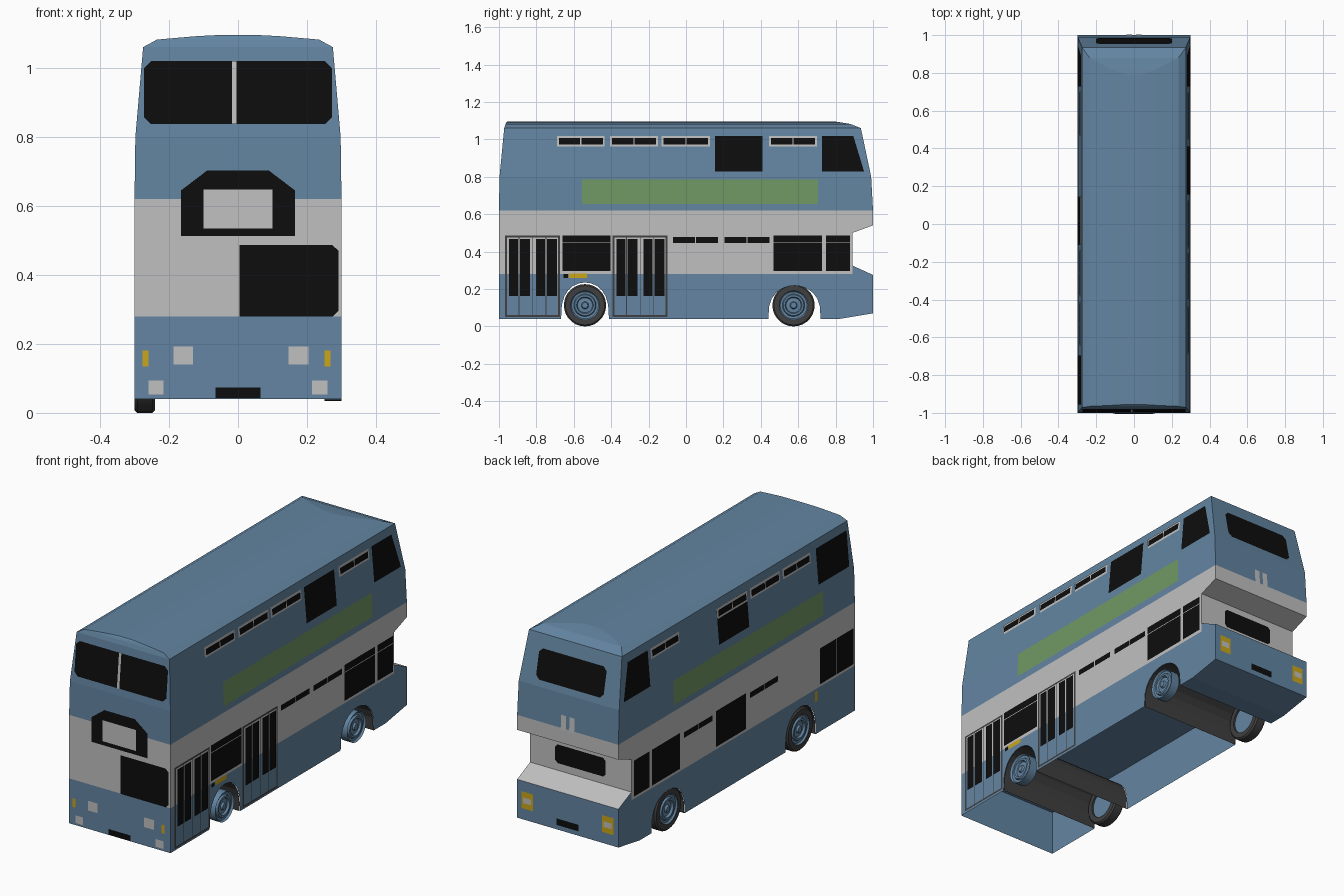
import bpy, bmesh, math
from mathutils import Vector

if "Cube" in bpy.data.objects:
    bpy.data.objects.remove(bpy.data.objects["Cube"])


def material(name, r, g, b):
    m = bpy.data.materials.new(name)
    m.diffuse_color = (r, g, b, 1)
    m.use_nodes = True
    m.node_tree.nodes["Principled BSDF"].inputs["Base Color"].default_value = m.diffuse_color
    return m


BLUE = material("body blue", .125, .235, .36)
GREY = material("light grey", .53, .53, .53)
BLACK = material("window black", .004, .004, .004)
DARK = material("dark grey", .05, .05, .05)
GREEN = material("banner green", .165, .315, .125)
YELLOW = material("lamp yellow", .6, .38, .01)

# body levels: z, half width, front y, back y
LEVELS = [(.28, .30, -1, .89), (.50, .30, -1, .89), (.54, .30, -1, 1), (.62, .30, -1, 1),
          (.80, .2975, -.997, .99), (1.06, .275, -.972, .935), (1.082, .235, -.965, .88),
          (1.092, .12, -.96, .82), (1.096, .04, -.955, .79)]


def level(z, k):
    if z <= .28:
        return 1.0 if k == 3 else LEVELS[0][k]
    for a, b in zip(LEVELS, LEVELS[1:]):
        if z <= b[0]:
            return a[k] + (b[k] - a[k]) * (z - a[0]) / (b[0] - a[0])
    return LEVELS[-1][k]


def make(name, verts, faces, mats, recalc=False):
    me = bpy.data.meshes.new(name)
    me.from_pydata(verts, [], faces)
    for m in mats:
        me.materials.append(m)
    if recalc:
        bm = bmesh.new()
        bm.from_mesh(me)
        bmesh.ops.remove_doubles(bm, verts=bm.verts, dist=1e-5)
        bmesh.ops.recalc_face_normals(bm, faces=bm.faces)
        bm.to_mesh(me)
        bm.free()
    ob = bpy.data.objects.new(name, me)
    bpy.context.collection.objects.link(ob)
    return ob


OUT = {"R": Vector((1, 0, 0)), "L": Vector((-1, 0, 0)), "F": Vector((0, -1, 0)), "B": Vector((0, 1, 0))}


def on_side(side, u, z, off):
    if side in "RL":
        return Vector((OUT[side].x * (level(z, 1) + off), u, z))
    return Vector((u, level(z, 2) - off if side == "F" else level(z, 3) + off, z))


def panels(name, side, polys, mat, off=.003):
    """Flat polygons (u, z) laid on one side of the body."""
    verts, faces = [], []
    for p in polys:
        pts = [on_side(side, u, z, off) for u, z in p]
        n = Vector()
        for a, b in zip(pts, pts[1:] + pts[:1]):
            n += a.cross(b)
        if n.dot(OUT[side]) < 0:
            pts.reverse()
        faces.append(range(len(verts), len(verts) + len(pts)))
        verts += pts
    return make(name, verts, faces, [mat])


def rect(u0, u1, z0, z1):
    return [(u0, z0), (u1, z0), (u1, z1), (u0, z1)]


def chamfered(u0, u1, z0, z1, c):
    return [(u0 + c, z0), (u1 - c, z0), (u1, z0 + c), (u1, z1 - c),
            (u1 - c, z1), (u0 + c, z1), (u0, z1 - c), (u0, z0 + c)]


def frame(u0, u1, z0, z1, t):
    return [rect(u0, u1, z0, z0 + t), rect(u0, u1, z1 - t, z1), rect(u0, u0 + t, z0, z1), rect(u1 - t, u1, z0, z1)]


def halves(u0, u1, z0, z1, gap=.006):
    m = (u0 + u1) / 2
    return [rect(u0, m - gap / 2, z0, z1), rect(m + gap / 2, u1, z0, z1)]


def vented(u0, u1):
    return [rect(u0, u1, .295, .445), rect(u0, u1, .449, .487)]


# upper body: stacked rings, grey band up to z 0.62
verts, faces = [], []
for z, w, f, b in LEVELS:
    verts += [(-w, f, z), (w, f, z), (w, b, z), (-w, b, z)]
for i in range(len(LEVELS) - 1):
    for k in range(4):
        j = (k + 1) % 4
        faces.append((4 * i + k, 4 * i + j, 4 * i + 4 + j, 4 * i + 4 + k))
faces += [(3, 2, 1, 0), tuple(range(len(verts) - 4, len(verts)))]
body = make("upper_body", verts, faces, [BLUE, GREY], True)
for p in body.data.polygons:
    p.material_index = 1 if .281 < p.center.z < .62 else 0


# lower skirt with wheel arches
def arch(cy, hw, top, n=12):
    return [(cy - hw * math.cos(math.pi * i / n), .04 + (top - .04) * math.sin(math.pi * i / n) ** .7)
            for i in range(n + 1)]


ARCHES = [arch(-.54, .128, .235), arch(.58, .14, .218)]
skirt = [(-1, .04)] + ARCHES[0] + ARCHES[1] + [(.82, .04), (1, .07), (1, .275), (.89, .325), (.89, .28), (-1, .28)]
for s in "RL":
    panels("skirt_" + s, s, [skirt], BLUE, 0)
panels("front_skirt", "F", [rect(-.3, .3, .04, .28)], BLUE, 0)
panels("back_skirt", "B", [rect(-.3, .3, .07, .275)], BLUE, 0)
make("rear_underside", [(-.3, .72, .04), (.3, .72, .04), (.3, .82, .04), (-.3, .82, .04), (.3, 1, .07), (-.3, 1, .07)],
     [(3, 2, 1, 0), (5, 4, 2, 3)], [BLUE])
make("rear_shelf", [(-.3, .89, .325), (.3, .89, .325), (.3, 1, .275), (-.3, 1, .275)], [(3, 2, 1, 0)], [GREY])

# wheel wells running across the bus
for n, a in zip(("front", "rear"), ARCHES):
    v = [(x, y, z) for y, z in a for x in (-.298, .298)]
    make(n + "_wheel_well", v, [(2 * i, 2 * i + 1, 2 * i + 3, 2 * i + 2) for i in range(len(a) - 1)], [DARK])


# wheels: turned profiles (radius, x)
def lathe(name, prof, s, cy, mat, n=28):
    v = [(s * x, cy + r * math.cos(2 * math.pi * i / n), .113 + r * math.sin(2 * math.pi * i / n))
         for i in range(n) for r, x in prof]
    m = len(prof)
    f = [(i * m + k, i * m + k + 1, (i + 1) % n * m + k + 1, (i + 1) % n * m + k)
         for i in range(n) for k in range(m - 1)]
    ob = make(name, v, f, [mat], True)
    bpy.ops.object.select_all(action='DESELECT')
    ob.select_set(True)
    bpy.context.view_layer.objects.active = ob
    bpy.ops.object.shade_smooth_by_angle(angle=math.radians(30))


RIM = [(0, .298), (.015, .298), (.02, .288), (.04, .286), (.045, .297), (.055, .297), (.06, .288),
       (.072, .29), (.079, .30), (.079, .25), (0, .25)]
TYRE = [(.078, .24), (.105, .24), (.113, .248), (.113, .292), (.105, .30), (.078, .30), (.078, .24)]
for n, cy in (("front", -.54), ("rear", .575)):
    for s, t in ((1, "right"), (-1, "left")):
        lathe(f"{n}_{t}_rim", RIM, s, cy, BLUE)
    lathe(f"{n}_left_tyre", TYRE, -1, cy, DARK)

# front: windscreens, destination box, lamps
panels("upper_windscreen", "F", [chamfered(-.272, .272, .837, 1.02, .02)], BLACK)
panels("windscreen_pillar", "F", [rect(-.018, -.004, .837, 1.02)], GREY, .005)
panels("destination_box", "F", [[(-.165, .513), (.165, .513), (.165, .645), (.09, .702), (-.09, .702), (-.165, .645)]], BLACK)
panels("destination_blind", "F", [rect(-.1, .1, .535, .647)], GREY, .005)
panels("lower_windscreen", "F", [[(.005, .28), (.275, .28), (.292, .297), (.292, .47), (.272, .487), (.005, .487)]], BLACK)
panels("front_plate", "F", [rect(-.065, .065, .043, .073)], BLACK)
panels("headlamps", "F", [rect(-.187, -.13, .14, .192), rect(.147, .204, .14, .192),
                          rect(-.26, -.216, .053, .094), rect(.214, .26, .053, .094)], GREY)
panels("indicators", "F", [rect(-.277, -.26, .135, .181), rect(.25, .268, .135, .181)], YELLOW)

# back: windows and lamps
panels("rear_windows", "B", [chamfered(-.2, .2, .835, .99, .02), chamfered(-.15, .15, .365, .465, .015)], BLACK)
panels("rear_plate", "B", [rect(-.065, .065, .095, .13)], BLACK)
panels("rear_vents", "B", [rect(-.04, -.01, .61, .69), rect(.01, .04, .61, .69)], GREY)
panels("tail_lamps", "B", [rect(-.272, -.205, .13, .22), rect(.205, .272, .13, .22)], YELLOW)
panels("tail_lamp_bands", "B", [rect(-.262, -.215, .16, .19), rect(.215, .262, .16, .19)], GREY, .005)

# both sides: banner, rear upper window, vent windows
VENTS = {"R": [(-.69, -.435), (-.405, -.15), (-.13, .128), (.445, .7)],
         "L": [(-.645, -.41), (-.385, -.135), (-.11, .145), (.465, .705)]}
BANNER = {"R": (-.555, .705), "L": (-.73, .535)}
for s in "RL":
    panels("banner_" + s, s, [rect(*BANNER[s], .655, .785)], GREEN)
    panels("rear_upper_window_" + s, s, [[(.727, .828), (.952, .828), (.895, 1.017), (.727, 1.017)]], BLACK)
    panels("vent_frames_" + s, s, [rect(a, b, .962, 1.017) for a, b in VENTS[s]], GREY, .004)
    panels("vent_panes_" + s, s, [q for a, b in VENTS[s] for q in halves(a + .01, b - .01, .973, 1.006)], BLACK, .006)

# right side: windows, doors, marker
panels("right_upper_window", "R", [rect(.155, .41, .828, 1.017)], BLACK)
panels("right_lower_windows", "R", vented(-.66, -.403) + vented(.468, .727) + vented(.748, .877)
       + halves(-.07, .172, .447, .477) + halves(.207, .447, .447, .477), BLACK)
panels("right_marker_lamp", "R", [rect(-.625, -.53, .26, .283)], YELLOW)
panels("right_marker_socket", "R", [rect(-.655, -.632, .26, .28)], BLACK)
for n, d in (("front", -.968), ("middle", -.393)):
    lines = [rect(d + c - .002, d + c + .002, .055, .48) for c in (.075, .148, .22)]
    panels(n + "_door_frame", "R", frame(d, d + .294, .05, .485, .01) + lines, DARK)
    panes = [(.021, .07), (.08, .134), (.166, .214), (.225, .278)]
    panels(n + "_door_panes", "R", [rect(d + a, d + b, .163, .468) for a, b in panes], BLACK, .005)

# left side: windows, marker
panels("left_upper_windows", "L", [rect(-.955, -.695, .828, 1.017), rect(-.11, .145, .828, 1.017)], BLACK)
panels("left_lower_windows", "L", [rect(.74, .873, .295, .487), rect(.483, .72, .295, .487),
       rect(-.076, .178, .295, .487)] + halves(-.985, -.7, .295, .487)
       + halves(-.347, -.11, .447, .477) + halves(.21, .45, .447, .477), BLACK)
panels("left_marker_lamp", "L", [rect(-.68, -.66, .215, .27)], YELLOW)
